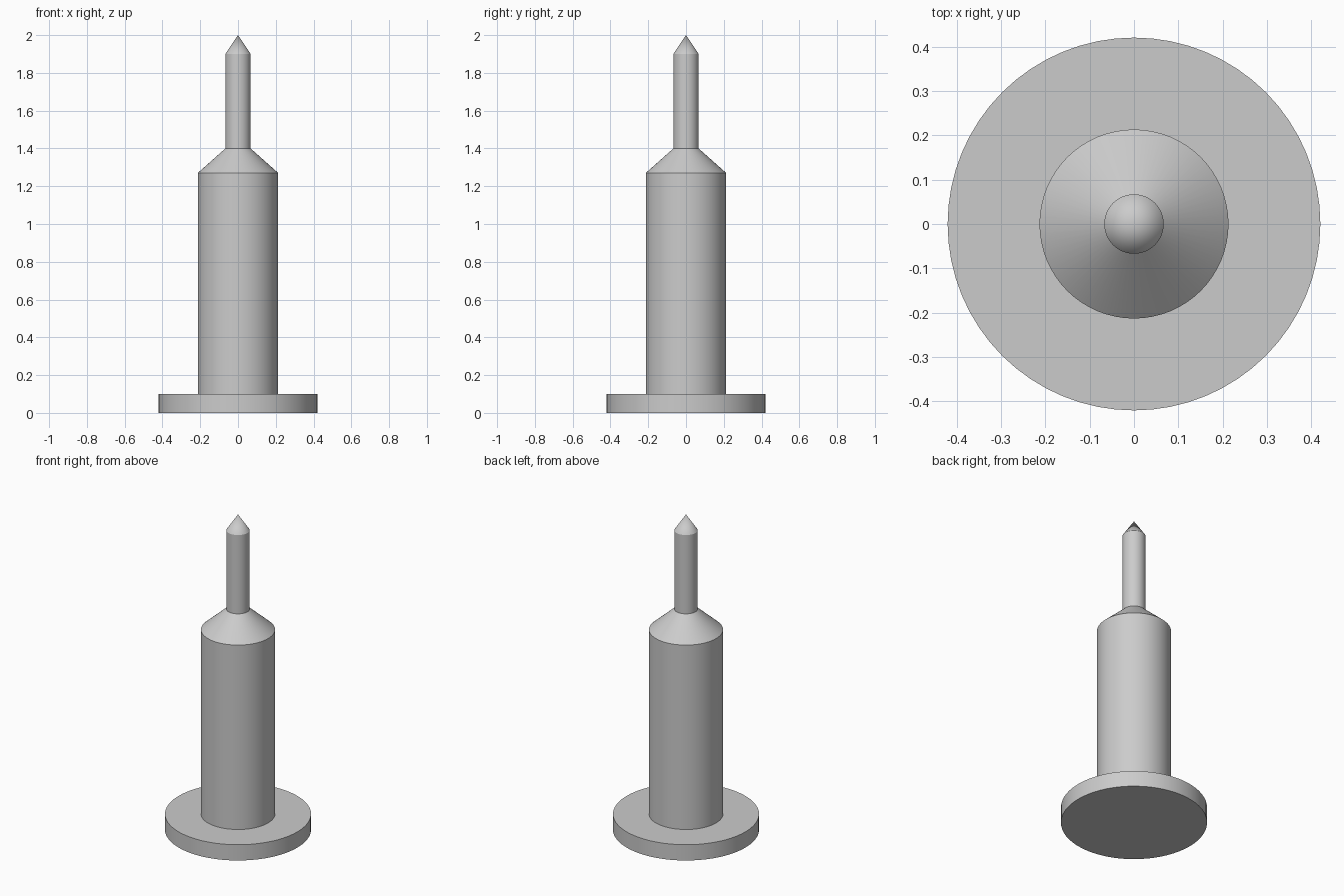
import bpy
import bmesh
from math import radians, pi, cos, sin

cube = bpy.data.objects.get("Cube")
if cube:
    bpy.data.objects.remove(cube, do_unlink=True)

SEGMENTS = 64

grey = bpy.data.materials.new("plain grey")
grey.use_nodes = True
GREY = (0.6, 0.6, 0.6, 1)
grey.diffuse_color = GREY
grey.node_tree.nodes["Principled BSDF"].inputs["Base Color"].default_value = GREY


def turned(name, profile):
    """Closed solid turned around z from (radius, height) points, bottom to top."""
    bm = bmesh.new()
    rings = []
    for r, z in profile:
        if r == 0:
            rings.append([bm.verts.new((0, 0, z))] * SEGMENTS)
        else:
            angles = [2 * pi * i / SEGMENTS for i in range(SEGMENTS)]
            rings.append([bm.verts.new((r * cos(a), r * sin(a), z)) for a in angles])
    for low, high in zip(rings, rings[1:]):
        for i in range(SEGMENTS):
            j = (i + 1) % SEGMENTS
            corners = dict.fromkeys((low[i], low[j], high[j], high[i]))
            bm.faces.new(list(corners))
    for ring, (r, z) in ((rings[0], profile[0]), (rings[-1], profile[-1])):
        if r > 0:
            bm.faces.new(ring)
    bmesh.ops.recalc_face_normals(bm, faces=bm.faces)
    mesh = bpy.data.meshes.new(name)
    bm.to_mesh(mesh)
    bm.free()
    mesh.materials.append(grey)
    obj = bpy.data.objects.new(name, mesh)
    bpy.context.collection.objects.link(obj)
    bpy.ops.object.select_all(action="DESELECT")
    obj.select_set(True)
    bpy.context.view_layer.objects.active = obj
    bpy.ops.object.shade_smooth_by_angle(angle=radians(25))
    return obj


# Flat round foot
turned("base_flange", [(0.42, 0), (0.42, 0.1)])

# Thick barrel with its sloping shoulder
turned("barrel", [(0.213, 0.1), (0.213, 1.27), (0.067, 1.4)])

# Thin pin with a pointed tip
turned("pin", [(0.067, 1.4), (0.067, 1.9), (0, 2)])
